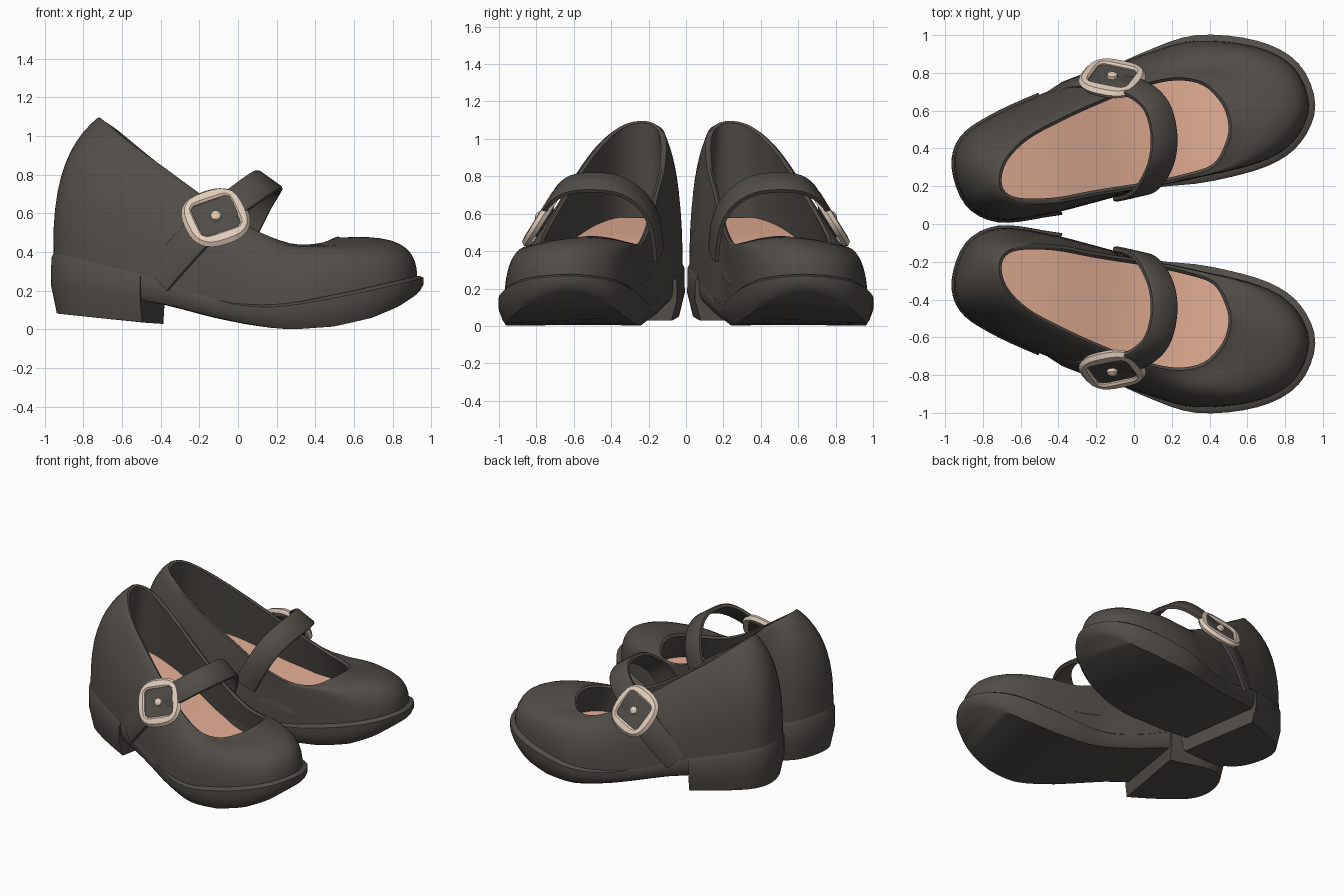
import bpy, bmesh, math
from mathutils import Vector as V

if "Cube" in bpy.data.objects:
    bpy.data.objects.remove(bpy.data.objects["Cube"])


def material(name, rgb):
    m = bpy.data.materials.new(name)
    m.diffuse_color = (*rgb, 1)
    m.use_nodes = True
    m.node_tree.nodes["Principled BSDF"].inputs["Base Color"].default_value = m.diffuse_color
    return m


LEATHER = material("dark leather", (0.082, 0.073, 0.063))
INSOLE = material("tan insole", (0.78, 0.43, 0.3))
METAL = material("cream buckle", (0.76, 0.61, 0.49))


def loft(name, rings, mats, caps=True, wrap=False, end_mat=0, angle=40):
    """Skin closed rings of points into one part, mirrored to the other shoe."""
    bm = bmesh.new()
    vs = [[bm.verts.new(p) for p in r] for r in rings]
    n = len(vs[0])
    for k in range(len(vs) if wrap else len(vs) - 1):
        a, b = vs[k], vs[(k + 1) % len(vs)]
        for i in range(n):
            j = (i + 1) % n
            bm.faces.new((a[i], a[j], b[j], b[i]))
    if caps and not wrap:
        for r, mi in ((vs[0], 0), (vs[-1], end_mat)):
            for i in range((n - 1) // 2):
                q = [r[i], r[i + 1], r[n - 2 - i], r[n - 1 - i]]
                q = list(dict.fromkeys(q))
                if len(q) > 2:
                    bm.faces.new(q).material_index = mi
    bmesh.ops.recalc_face_normals(bm, faces=bm.faces[:])
    me = bpy.data.meshes.new(name)
    bm.to_mesh(me)
    bm.free()
    for m in mats:
        me.materials.append(m)
    me.shade_smooth()
    me.set_sharp_from_angle(angle=math.radians(angle))
    ob = bpy.data.objects.new(name, me)
    bpy.context.collection.objects.link(ob)
    mod = ob.modifiers.new("other_shoe", 'MIRROR')
    mod.use_axis = (False, True, False)
    mod.use_mirror_merge = False
    return ob


def spline(pts, steps, closed):
    """Catmull-Rom curve through the points."""
    P = [V(p) for p in pts]
    n = len(P)
    get = (lambda i: P[i % n]) if closed else (lambda i: P[max(0, min(n - 1, i))])
    out = []
    for i in range(n if closed else n - 1):
        a, b, c, d = (get(i + k) for k in (-1, 0, 1, 2))
        for s in range(steps):
            t = s / steps
            out.append(0.5 * (2 * b + (c - a) * t + (2 * a - 5 * b + 4 * c - d) * t * t
                              + (3 * b - a - 3 * c + d) * t ** 3))
    return out if closed else out + [P[-1]]


def table(pts, x):
    """Height lookup along x."""
    if x <= pts[0][0]:
        return pts[0][1]
    for (x0, z0), (x1, z1) in zip(pts, pts[1:]):
        if x <= x1:
            return z0 + (z1 - z0) * (x - x0) / (x1 - x0)
    return pts[-1][1]


def seam_z(x):
    return table([(-.97, .41), (-.48, .29), (-.2, .19), (0, .135), (.15, .125), (.3, .14),
                  (.6, .2), (.96, .28)], x)


def bottom_z(x):
    return table([(-.97, .25), (-.5, .15), (-.36, .125), (-.15, .068), (0, .035), (.15, .01),
                  (.28, 0), (.5, .015), (.7, .06), (.85, .12), (.96, .19)], x)


def insole_z(x):
    return table([(-.75, .58), (-.4, .46), (-.1, .32), (.1, .25), (.3, .22), (.6, .24)], x)


# Sole outline and opening rim, both from heel round the outer side to the toe and back
outline = [(-.95, .30), (-.91, .45), (-.76, .56), (-.5, .68), (-.2, .79), (.05, .9),
           (.33, .985), (.65, .955), (.86, .84), (.945, .63), (.87, .44), (.7, .32),
           (.4, .24), (.1, .2), (-.2, .12), (-.48, .05), (-.72, .025), (-.88, .11)]
rim_pts = [(-.73, .25, 1.09), (-.69, .36, 1.06), (-.58, .47, .97), (-.4, .57, .84),
           (-.18, .67, .68), (.03, .75, .54), (.22, .79, .45), (.38, .76, .43),
           (.49, .65, .455), (.53, .52, .475), (.505, .4, .465), (.43, .29, .44),
           (.27, .235, .44), (.05, .19, .53), (-.2, .15, .7), (-.42, .11, .86),
           (-.62, .11, 1.02), (-.71, .16, 1.075)]
base = spline([(x, y, 0) for x, y in outline], 4, True)
rim = spline(rim_pts, 4, True)
N = len(base)


def offset(ring, d, zf=None):
    """Move a ring outward by d (number or rule of x), with height from zf(x) if given."""
    out = []
    for i, p in enumerate(ring):
        t = ring[(i + 1) % N] - ring[i - 1]
        q = p + V((-t.y, t.x, 0)).normalized() * (d(p.x) if callable(d) else d)
        if zf:
            q.z = zf(p.x)
        out.append(q)
    return out


def between(f):
    return lambda x: bottom_z(x) + (seam_z(x) - bottom_z(x)) * f


# Sole with a lip that fades out behind the toe
lip = lambda x: .002 + .013 * max(0, min(1, (x + .2) / .5))
loft("sole", [offset(base, -.022, bottom_z), offset(base, -.004, between(.2)),
              offset(base, lip, between(.55)), offset(base, lip, between(.9)),
              offset(base, -.005, between(1.0)), offset(base, -.04, between(1.0))], [LEATHER])

# Heel block, cut off by the slanted breast
rings = []
for d, f in ((.0, 1), (.015, .9), (.016, .45), (-.014, 0)):
    def hz(x):
        lo = .025 + .1 * (-.38 - x)
        return lo + (seam_z(x) - .005 - lo) * f
    r = offset(base, d, hz)
    r = r[-13:] + r[:13]
    r[0].x += .03
    rings.append(r)
loft("heel", rings, [LEATHER])

# Upper: bulged outer wall, rolled rim, inner wall, insole
low = offset(base, lambda x: .004 - .022 * max(0, min(1, (x + .1) / .5)), lambda x: seam_z(x) - .01)
rings = []
for k in range(11):
    t = k / 10
    ring = []
    for s, r in zip(low, rim):
        toe = max(0, min(1, (s.x - .2) / .4))
        back = max(0, min(1, (-.5 - s.x) / .3))
        dz = r.z - s.z
        c1 = s + V((-.01 * back, 0, dz * (.55 + .3 * toe + .05 * back)))
        c2 = s.lerp(r, .5 - .2 * toe - .05 * back)
        c2.z = s.z + dz * (.8 + .28 * toe + .05 * back)
        ring.append(s * (1 - t) ** 3 + c1 * 3 * t * (1 - t) ** 2 + c2 * 3 * t * t * (1 - t) + r * t ** 3)
    rings.append(ring)
rings.append([p + V((0, 0, .006)) for p in offset(rim, -.015)])
rings.append([p - V((0, 0, .006)) for p in offset(rim, -.03)])
floor = [r.lerp(s, .22) for r, s in zip(rim, base)]
for p in floor:
    p.z = insole_z(p.x)
rings.append([a.lerp(b, .5) for a, b in zip(rings[-1], floor)])
rings.append(floor)
loft("upper", rings, [LEATHER, INSOLE], end_mat=1, angle=50)

# Strap arching from the outer seam over the instep to the inner wall
path = spline([(-.42, .71, .26), (-.28, .757, .42), (-.13, .755, .57), (.02, .715, .685),
               (.12, .625, .755), (.16, .48, .77), (.15, .34, .745), (.1, .225, .66),
               (.04, .165, .54), (-.04, .145, .38)], 5, False)
centre = V((-.1, .45, .4))
rings = []
for i, p in enumerate(path):
    t = (path[min(i + 1, len(path) - 1)] - path[max(i - 1, 0)]).normalized()
    n = p - centre
    n = (n - t * n.dot(t)).normalized()
    side = t.cross(n)
    w = .08 if i > 8 else .088
    rings.append([p + side * w * a + n * b for a, b in
                  ((-1, -.014), (-1, .006), (-.85, .014), (.85, .014), (1, .006), (1, -.014))])
loft("strap", rings, [LEATHER])

# Buckle frame, its dark backing and the stud
n = V((0, .85, .527))
u = V((.93, -.194, .313)).normalized()
v = n.cross(u)
c = V((-.115, .758, .57)) + n * .012


def rounded(a, b, power, h, count=32):
    """Superellipse ring in the buckle plane."""
    out = []
    for i in range(count):
        g = 2 * math.pi * (i + .5) / count
        x, y = math.cos(g), math.sin(g)
        k = (abs(x) ** power + abs(y) ** power) ** (-1 / power)
        out.append(c + u * (a * k * x) + v * (b * k * y) + n * h)
    return out


loft("buckle_frame", [rounded(.155, .155, 2.6, -.02), rounded(.17, .17, 2.6, .004),
                      rounded(.152, .152, 2.9, .026), rounded(.118, .112, 6, .03),
                      rounded(.108, .1, 9, .02), rounded(.108, .1, 9, -.012)],
     [METAL], wrap=True)
loft("buckle_backing", [rounded(.12, .11, 8, -.014), rounded(.12, .11, 8, .012)], [LEATHER])
loft("buckle_stud", [rounded(.03, .03, 2, .005, 10), rounded(.027, .027, 2, .03, 10),
                     rounded(.012, .012, 2, .04, 10)], [METAL])
